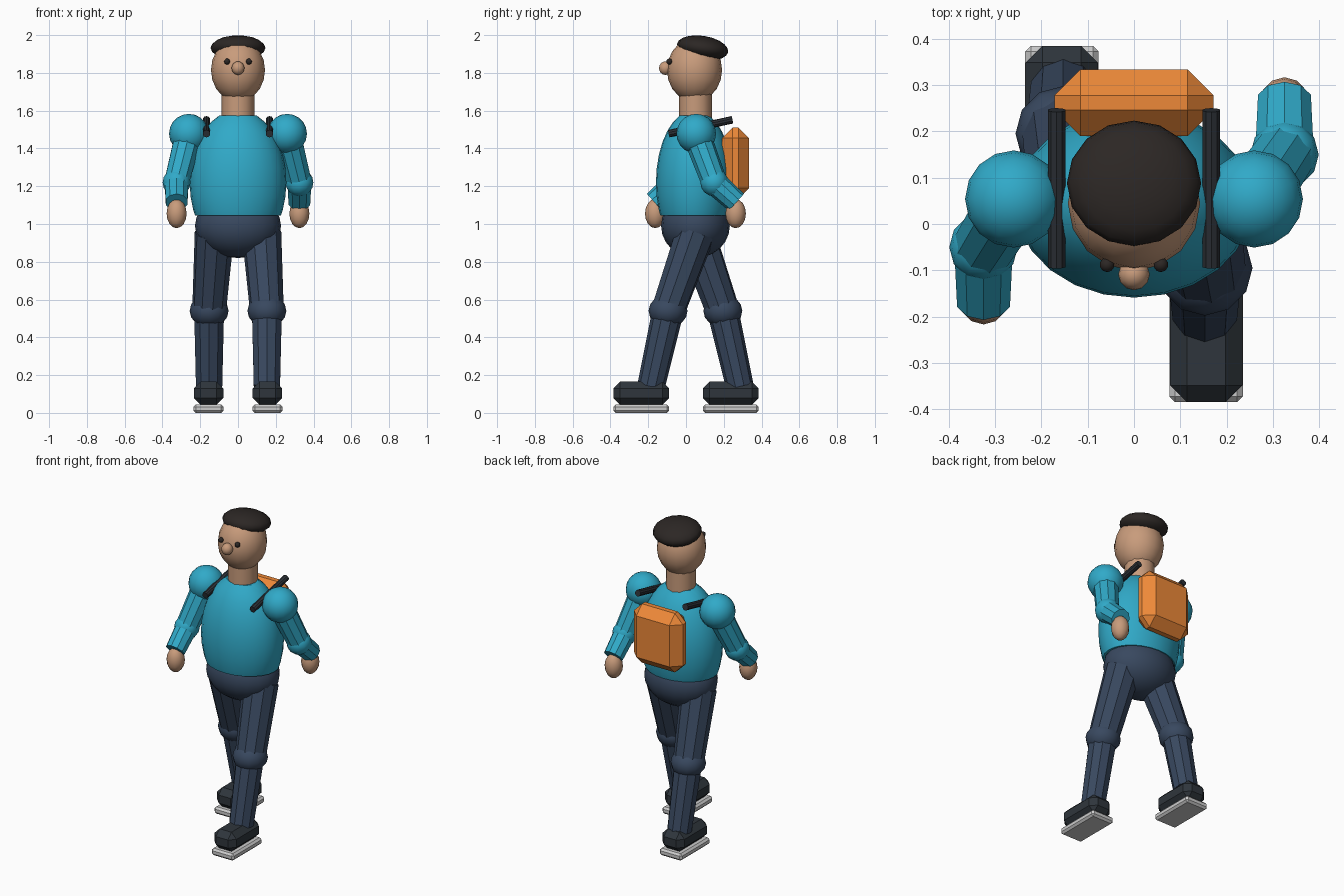
import bpy, bmesh, math
from mathutils import Vector, Matrix

if "Cube" in bpy.data.objects:
    bpy.data.objects.remove(bpy.data.objects["Cube"])


def material(name, rgb):
    m = bpy.data.materials.new(name)
    m.diffuse_color = (*rgb, 1)
    m.use_nodes = True
    m.node_tree.nodes["Principled BSDF"].inputs["Base Color"].default_value = m.diffuse_color
    return m


TEAL = material("teal_cloth", (0.03, 0.40, 0.58))
NAVY = material("navy_cloth", (0.04, 0.065, 0.115))
SKIN = material("skin", (0.58, 0.33, 0.20))
DARK = material("dark_hair", (0.025, 0.02, 0.018))
STRAP = material("dark_strap", (0.025, 0.03, 0.037))
SHOE = material("dark_leather", (0.028, 0.036, 0.045))
ORANGE = material("orange_cloth", (0.85, 0.25, 0.04))


def finish(name, bm, mat=None, smooth=None):
    me = bpy.data.meshes.new(name)
    bmesh.ops.recalc_face_normals(bm, faces=bm.faces)
    bm.to_mesh(me)
    bm.free()
    ob = bpy.data.objects.new(name, me)
    bpy.context.collection.objects.link(ob)
    if mat:
        me.materials.append(mat)
    if smooth:
        bpy.ops.object.select_all(action='DESELECT')
        ob.select_set(True)
        bpy.context.view_layer.objects.active = ob
        bpy.ops.object.shade_smooth_by_angle(angle=math.radians(smooth))
    return ob


def ball(name, c, r, mat, seg=16, rings=10, tilt=0, smooth=40, cuts=()):
    """Ellipsoid; cuts lists (z, direction) planes that slice it flat."""
    bm = bmesh.new()
    bmesh.ops.create_uvsphere(bm, u_segments=seg, v_segments=rings, radius=1)
    bm.transform(Matrix.Translation(c) @ Matrix.Rotation(tilt, 4, 'X')
                 @ Matrix.Diagonal((*r, 1)))
    for z, d in cuts:
        res = bmesh.ops.bisect_plane(
            bm, geom=bm.verts[:] + bm.edges[:] + bm.faces[:],
            plane_co=(0, 0, z), plane_no=(0, 0, d), clear_outer=True)
        rim = [e for e in res['geom_cut'] if isinstance(e, bmesh.types.BMEdge)]
        bmesh.ops.contextual_create(bm, geom=rim)
    return finish(name, bm, mat, smooth)


def rod(name, a, b, r1, r2, mat, seg=10, smooth=None):
    """Tapered cylinder between two points."""
    a, b = Vector(a), Vector(b)
    bm = bmesh.new()
    bmesh.ops.create_cone(bm, cap_ends=True, segments=seg, radius1=r1,
                          radius2=r2, depth=(b - a).length)
    rot = (b - a).to_track_quat('Z', 'Y').to_matrix().to_4x4()
    bm.transform(Matrix.Translation((a + b) / 2) @ rot)
    return finish(name, bm, mat, smooth)


def box(name, lo, hi, bevel, mat=None):
    """Chamfered box from its two corners."""
    lo, hi = Vector(lo), Vector(hi)
    bm = bmesh.new()
    bmesh.ops.create_cube(bm, size=1)
    bm.transform(Matrix.Translation((lo + hi) / 2)
                 @ Matrix.Diagonal((*(hi - lo), 1)))
    bmesh.ops.bevel(bm, geom=bm.edges[:], offset=bevel, segments=1, affect='EDGES')
    return finish(name, bm, mat)


CY = 0.05  # body axis in y

# Head, hair, neck and face
ball("head", (0, 0.045, 1.815), (0.143, 0.146, 0.168), SKIN)
ball("hair", (0, 0.088, 1.932), (0.145, 0.137, 0.064), DARK, tilt=math.radians(-9))
ball("nose", (0, -0.109, 1.825), (0.034, 0.034, 0.036), SKIN, 12, 8)
rod("neck", (0, CY, 1.54), (0, CY, 1.72), 0.087, 0.087, SKIN, 12, 40)

# Torso and pelvis
ball("torso", (0, 0.045, 1.22), (0.256, 0.204, 0.385), TEAL, 24, 16,
     cuts=((1.045, -1), (1.575, 1)))
ball("pelvis", (0, CY, 0.99), (0.228, 0.182, 0.17), NAVY, 20, 12, cuts=((1.05, 1),))

# Backpack
box("backpack", (-0.172, 0.19, 1.135), (0.172, 0.334, 1.51), 0.056, ORANGE)

for s, side in ((-1, "left"), (1, "right")):
    ball(side + "_eye", (s * 0.058, -0.088, 1.86), (0.016,) * 3, DARK, 10, 8)
    rod(side + "_strap", (s * 0.167, -0.092, 1.478), (s * 0.167, 0.246, 1.552),
        0.02, 0.02, STRAP)

    # Arm: swings opposite to the leg on the same side
    shoulder = (s * 0.26, CY + 0.004, 1.478)
    elbow = (s * 0.325, CY + s * 0.1, 1.22)
    wrist = (s * 0.325, CY + s * 0.217, 1.115)
    ball(side + "_shoulder", shoulder, (0.105,) * 3, TEAL)
    rod(side + "_upper_arm", shoulder, elbow, 0.075, 0.068, TEAL)
    ball(side + "_elbow", elbow, (0.074,) * 3, TEAL, 12, 8)
    rod(side + "_forearm", elbow, wrist, 0.066, 0.06, TEAL)
    ball(side + "_hand", (s * 0.325, CY + s * 0.213, 1.055),
         (0.053, 0.054, 0.077), SKIN, 12, 8)

    # Leg
    hip = (s * 0.125, CY, 0.95)
    knee = (s * 0.153, CY - s * 0.145, 0.54)
    ankle = (s * 0.153, CY - s * 0.235, 0.14)
    rod(side + "_thigh", hip, knee, 0.105, 0.09, NAVY)
    ball(side + "_knee", knee, (0.103, 0.103, 0.088), NAVY, 12, 8)
    rod(side + "_shin", knee, ankle, 0.083, 0.073, NAVY)

    # Shoe on a pale sole
    y = -s * 0.237
    box(side + "_shoe", (s * 0.156 - 0.078, y - 0.148, 0.042),
        (s * 0.156 + 0.078, y + 0.148, 0.165), 0.036, SHOE)
    box(side + "_sole", (s * 0.156 - 0.079, y - 0.148, 0),
        (s * 0.156 + 0.079, y + 0.148, 0.044), 0.012)
